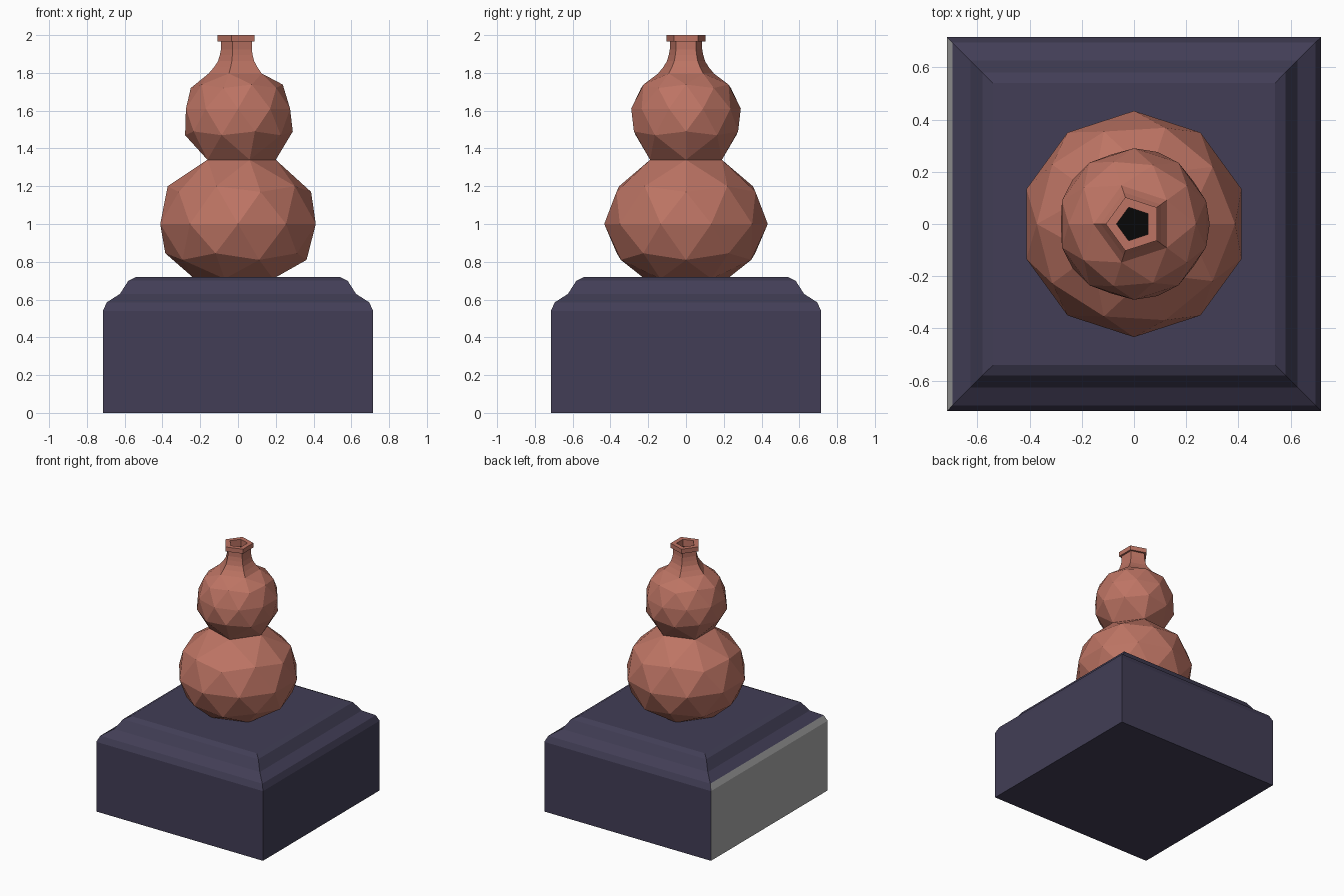
import bpy, bmesh, math

if "Cube" in bpy.data.objects:
    bpy.data.objects.remove(bpy.data.objects["Cube"])


def material(name, rgb):
    m = bpy.data.materials.new(name)
    m.diffuse_color = (*rgb, 1)
    m.use_nodes = True
    m.node_tree.nodes["Principled BSDF"].inputs["Base Color"].default_value = m.diffuse_color
    return m


def finish(bm, name, mats):
    bmesh.ops.recalc_face_normals(bm, faces=bm.faces)
    me = bpy.data.meshes.new(name)
    bm.to_mesh(me)
    bm.free()
    for m in mats:
        me.materials.append(m)
    ob = bpy.data.objects.new(name, me)
    bpy.context.collection.objects.link(ob)
    return ob


def lathe(bm, profile, sides, start):
    """Join rings of (radius, z) into flat sided walls; returns the rings."""
    rings = [[bm.verts.new((r * math.cos(start + i * math.tau / sides),
                            r * math.sin(start + i * math.tau / sides), z))
              for i in range(sides)] for r, z in profile]
    for a, b in zip(rings, rings[1:]):
        for i in range(sides):
            j = (i + 1) % sides
            bm.faces.new((a[i], a[j], b[j], b[i]))
    return rings


def bulb(bm, turn, levels, open_bottom):
    """Icosphere whose rows are moved to the (radius, z) given from bottom to top."""
    verts = bmesh.ops.create_icosphere(bm, subdivisions=2, radius=1)['verts']
    rows = [-1, -.851, -.526, -.447, 0, .447, .526, .851, 1]
    poles = []
    for v in verts:
        k = min(range(9), key=lambda i: abs(rows[i] - v.co.z))
        if k == 8 or (k == 0 and open_bottom):
            poles.append(v)
            continue
        r, z = levels[k]
        a = math.atan2(v.co.y, v.co.x) + turn
        v.co = (r * math.cos(a), r * math.sin(a), z)
    bmesh.ops.delete(bm, geom=poles, context='VERTS')


clay = material("clay", (0.51, 0.175, 0.127))
slate = material("slate", (0.054, 0.048, 0.093))
black = material("black", (0.002, 0.002, 0.002))
grey = material("grey", (0.4, 0.4, 0.4))

# Square plinth with moulded top; its left side is plain grey
bm = bmesh.new()
profile = [(.715, 0), (.715, .54), (.695, .585), (.625, .63), (.58, .70), (.54, .72)]
rings = lathe(bm, [(w * math.sqrt(2), z) for w, z in profile], 4, math.pi / 4)
bm.faces.new(rings[0])
bm.faces.new(rings[-1])
bm.normal_update()
for f in bm.faces:
    if f.calc_center_median().x < -.69:
        f.material_index = 1
finish(bm, "plinth", [slate, grey])

# Gourd body: two faceted bulbs meeting at a five sided waist
bm = bmesh.new()
bulb(bm, 0, [(0, .71), (.23, .71), (.363, .81), (.385, .845), (.433, 1.0),
             (.387, 1.17), (.372, 1.20), (.2, 1.34)], False)
bulb(bm, math.pi, [(0, 0), (.2, 1.34), (.28, 1.47), (.29, 1.49), (.29, 1.61),
                   (.25, 1.72), (.237, 1.738), (.155, 1.797)], True)

# Flared neck, collar and inner wall of the mouth
neck = [(.155, 1.797), (.127, 1.83), (.106, 1.862), (.096, 1.895), (.09, 1.925), (.09, 1.965),
        (.108, 1.965), (.108, 2.0), (.067, 2.0), (.067, 1.94)]
rings = lathe(bm, neck, 5, math.pi)
bmesh.ops.remove_doubles(bm, verts=bm.verts, dist=.0005)
finish(bm, "gourd_bottle", [clay])

# Dark mouth opening
bm = bmesh.new()
bmesh.ops.create_circle(bm, cap_ends=True, segments=5, radius=.067)
for i, v in enumerate(bm.verts):
    a = math.pi + i * math.tau / 5
    v.co = (.067 * math.cos(a), .067 * math.sin(a), 1.945)
bm.normal_update()
ob = finish(bm, "mouth_opening", [black])
if ob.data.polygons[0].normal.z < 0:
    ob.data.flip_normals()
